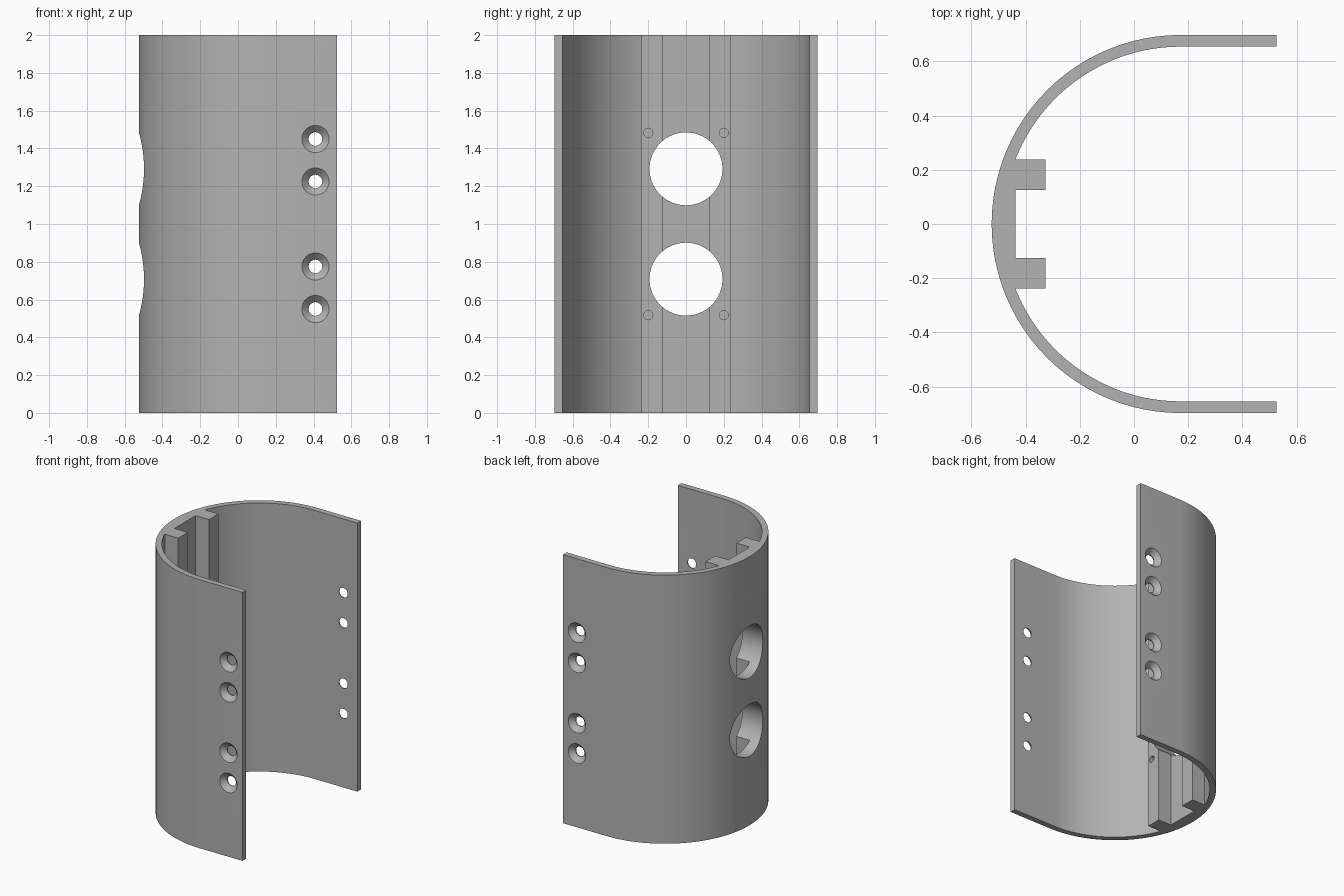
import bpy, bmesh, math
from mathutils import Matrix, Vector

cube = bpy.data.objects.get("Cube")
if cube:
    bpy.data.objects.remove(cube, do_unlink=True)

HEIGHT = 2.0
CENTRE_X = 0.172
OUTER, INNER = 0.697, 0.654
EDGE_X = 0.525
STEPS = 48

grey = bpy.data.materials.new("plain grey")
grey.use_nodes = True
colour = (0.45, 0.45, 0.45, 1)
grey.diffuse_color = colour
grey.node_tree.nodes["Principled BSDF"].inputs["Base Color"].default_value = colour


def make_object(name, bm):
    bmesh.ops.recalc_face_normals(bm, faces=bm.faces)
    mesh = bpy.data.meshes.new(name)
    bm.to_mesh(mesh)
    bm.free()
    mesh.materials.append(grey)
    obj = bpy.data.objects.new(name, mesh)
    bpy.context.collection.objects.link(obj)
    return obj


def arc(radius, start, end, steps):
    """Points on the curved wall, angles measured from +x."""
    angles = [start + (end - start) * i / steps for i in range(steps + 1)]
    return [(CENTRE_X + radius * math.cos(a), radius * math.sin(a)) for a in angles]


def lathe(bm, rings, origin, direction, sides=48):
    """Closed turned solid; rings are (radius, distance along direction)."""
    turn = Vector(direction).to_track_quat('Z', 'Y').to_matrix().to_4x4()
    place = Matrix.Translation(origin) @ turn
    loops = []
    for r, d in rings:
        loops.append([bm.verts.new(place @ Vector((r * math.cos(t), r * math.sin(t), d)))
                      for t in (math.tau * i / sides for i in range(sides))])
    for a, b in zip(loops, loops[1:]):
        for i in range(sides):
            j = (i + 1) % sides
            bm.faces.new((a[i], a[j], b[j], b[i]))
    bm.faces.new(loops[0])
    bm.faces.new(loops[-1])


# Wall section: U-shaped shell with a thickened flat pad and two rails
rail_out, rail_in, pad_x, rail_x = 0.237, 0.125, -0.437, -0.327
meet = math.pi - math.asin(rail_out / INNER)
half_inner = [(EDGE_X, INNER)] + arc(INNER, math.pi / 2, meet, STEPS // 2)
half_inner += [(rail_x, rail_out), (rail_x, rail_in), (pad_x, rail_in)]
outer = [(EDGE_X, OUTER)] + arc(OUTER, math.pi / 2, 3 * math.pi / 2, STEPS) + [(EDGE_X, -OUTER)]
section = outer + [(x, -y) for x, y in half_inner] + half_inner[::-1]

bm = bmesh.new()
base = bm.faces.new([bm.verts.new((x, y, 0)) for x, y in section])
top = bmesh.ops.extrude_face_region(bm, geom=[base])
bmesh.ops.translate(bm, vec=(0, 0, HEIGHT),
                    verts=[v for v in top["geom"] if isinstance(v, bmesh.types.BMVert)])
shell = make_object("curved_shell", bm)

# Holes: large ports, blind rail holes and countersunk screw holes
bm = bmesh.new()
for up in (-1, 1):
    lathe(bm, [(0.193, 0), (0.193, 0.6)], (-0.7, 0, 1 + up * 0.292), (1, 0, 0), 96)
    for side in (-1, 1):
        lathe(bm, [(0.024, -0.1), (0.024, 0.1)],
              (rail_x, side * 0.2, 1 + up * 0.483), (1, 0, 0), 24)
        for offset in (0.225, 0.45):
            lathe(bm, [(0.036, -0.1), (0.036, -0.036), (0.092, 0.02)],
                  (0.41, side * OUTER, 1 + up * offset), (0, side, 0))
cutter = make_object("hole_cutter", bm)
cutter.hide_render = True

cut = shell.modifiers.new("holes", 'BOOLEAN')
cut.operation = 'DIFFERENCE'
cut.solver = 'EXACT'
cut.object = cutter
bpy.context.view_layer.objects.active = shell
shell.select_set(True)
cutter.select_set(False)
bpy.ops.object.modifier_apply(modifier=cut.name)
bpy.data.objects.remove(cutter, do_unlink=True)
bpy.ops.object.shade_smooth_by_angle(angle=math.radians(25))
